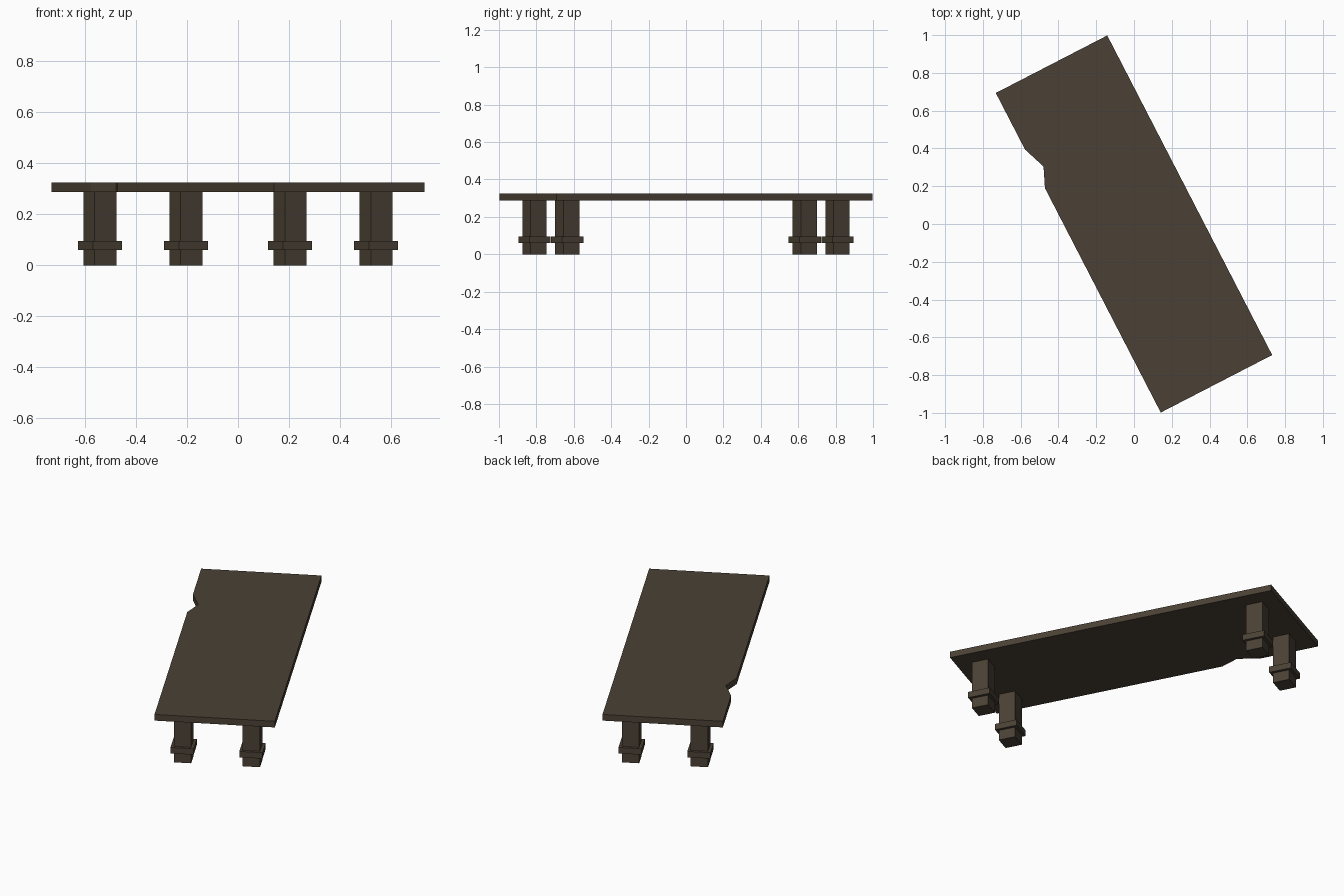
import bpy, bmesh
from math import radians
from mathutils import Matrix

cube = bpy.data.objects.get("Cube")
if cube:
    bpy.data.objects.remove(cube, do_unlink=True)

TURN = Matrix.Rotation(radians(27.3), 4, 'Z')   # whole table stands turned

wood = bpy.data.materials.new("dark_wood")
wood.use_nodes = True
colour = (0.069, 0.053, 0.035, 1)
wood.diffuse_color = colour
wood.node_tree.nodes["Principled BSDF"].inputs["Base Color"].default_value = colour


def prism(name, outline, z0, z1, at=(0, 0)):
    """Extrude a flat outline from z0 up to z1."""
    bm = bmesh.new()
    face = bm.faces.new([bm.verts.new((x, y, z0)) for x, y in outline])
    top = bmesh.ops.extrude_face_region(bm, geom=[face])["geom"]
    verts = [v for v in top if isinstance(v, bmesh.types.BMVert)]
    bmesh.ops.translate(bm, verts=verts, vec=(0, 0, z1 - z0))
    bmesh.ops.recalc_face_normals(bm, faces=bm.faces[:])
    mesh = bpy.data.meshes.new(name)
    bm.to_mesh(mesh)
    bm.free()
    mesh.materials.append(wood)
    obj = bpy.data.objects.new(name, mesh)
    obj.matrix_world = TURN @ Matrix.Translation((*at, 0))
    bpy.context.collection.objects.link(obj)
    return obj


def square(size):
    h = size / 2
    return [(-h, -h), (h, -h), (h, h), (-h, h)]


# Table top with a chipped notch in its left-hand edge
W, L = 0.332, 0.952
prism("table_top",
      [(-W, -L), (W, -L), (W, L), (-W, L),
       (-W, 0.615), (-0.286, 0.49), (-W, 0.385)], 0.288, 0.325)

# Four square legs, each with a wider collar near the foot
for end, y in (("front", -0.813), ("back", 0.813)):
    for side, x in (("right", -0.19), ("left", 0.19)):
        prism(f"{end}_{side}_leg", square(0.096), 0, 0.288, (x, y))
        prism(f"{end}_{side}_leg_collar", square(0.128), 0.06, 0.096, (x, y))
